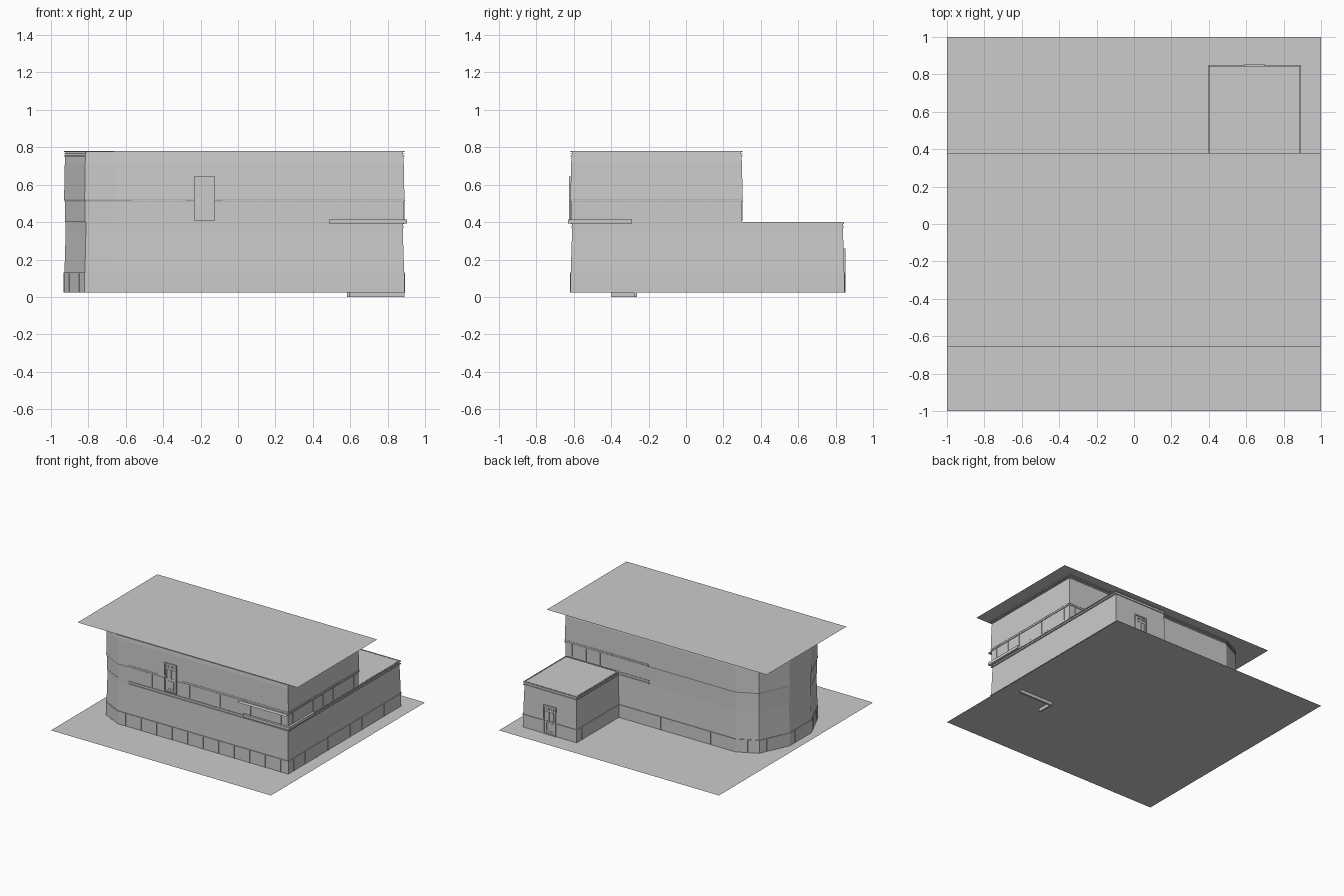
import bpy, bmesh, math
from mathutils import Vector

if "Cube" in bpy.data.objects:
    bpy.data.objects.remove(bpy.data.objects["Cube"])

GROUND, MID, TOP = 0.025, 0.40, 0.78

# Plans, anticlockwise: rounded left end, rear wing on the right
ROUND_END = [(-.66, .30), (-.82, .22), (-.93, -.02), (-.93, -.30), (-.82, -.54)]
WING = [(.89, .848), (.40, .848), (.40, .30)]
LOWER = [(-.66, -.618), (.89, -.618)] + WING + ROUND_END
UPPER = [(-.66, -.618), (.89, -.618), (.89, .303)] + ROUND_END


def finish(name, bm, fix=True):
    if fix:
        bmesh.ops.recalc_face_normals(bm, faces=bm.faces)
    mesh = bpy.data.meshes.new(name)
    bm.to_mesh(mesh)
    bm.free()
    ob = bpy.data.objects.new(name, mesh)
    bpy.context.collection.objects.link(ob)
    return ob


def offset(path, d, closed):
    """Mitred outward offset of a plan line."""
    pts = [Vector(p) for p in path]
    n, out = len(pts), []
    for i, p in enumerate(pts):
        dirs = []
        if closed or i > 0:
            dirs.append((p - pts[i - 1]).normalized())
        if closed or i < n - 1:
            dirs.append((pts[(i + 1) % n] - p).normalized())
        ns = [Vector((v.y, -v.x)) for v in dirs]
        m = sum(ns, Vector((0, 0))).normalized()
        out.append(p + m * d / max(m.dot(ns[0]), .3))
    return out


def walls(name, plan, profile):
    """Open shell lofted through (z, offset) rings."""
    bm = bmesh.new()
    rings = [[bm.verts.new((p.x, p.y, z)) for p in offset(plan, d, True)] for z, d in profile]
    n = len(plan)
    for a, b in zip(rings, rings[1:]):
        for i in range(n):
            j = (i + 1) % n
            bm.faces.new((a[i], a[j], b[j], b[i]))
    return finish(name, bm, False)


def band(name, path, z0, z1, d0, d1, closed=False):
    """Rectangular moulding swept along a plan line."""
    bm = bmesh.new()
    inner, outer = offset(path, d0, closed), offset(path, d1, closed)
    secs = [[bm.verts.new((p.x, p.y, z)) for p, z in ((a, z0), (b, z0), (b, z1), (a, z1))]
            for a, b in zip(inner, outer)]
    n = len(secs)
    for i in range(n if closed else n - 1):
        a, b = secs[i], secs[(i + 1) % n]
        for k in range(4):
            m = (k + 1) % 4
            bm.faces.new((a[k], b[k], b[m], a[m]))
    if not closed:
        bm.faces.new(secs[0])
        bm.faces.new(secs[-1])
    return finish(name, bm)


def add_box(bm, lo, hi):
    v = bmesh.ops.create_cube(bm, size=1)["verts"]
    for w in v:
        w.co = Vector([(a + b) / 2 + c * (b - a) for a, b, c in zip(lo, hi, w.co)])
    return v


def box(name, lo, hi):
    bm = bmesh.new()
    add_box(bm, lo, hi)
    return finish(name, bm)


def sheet(name, x0, x1, y0, y1, z):
    bm = bmesh.new()
    bm.faces.new([bm.verts.new((x, y, z)) for x, y in ((x0, y0), (x1, y0), (x1, y1), (x0, y1))])
    return finish(name, bm, False)


def mullions(name, path, z0, z1, spacing, d, closed=False):
    """Thin upright window dividers spaced along a plan line."""
    bm = bmesh.new()
    pts = [Vector(p) for p in path]
    if closed:
        pts.append(pts[0])
    for a, b in zip(pts, pts[1:]):
        length = (b - a).length
        n = max(1, round(length / spacing))
        u = (b - a).normalized()
        nrm = Vector((u.y, -u.x))
        for i in range(n):
            c = a + u * length * (i + .5) / n + nrm * d
            for w in add_box(bm, (-.003, -.003, z0), (.003, .003, z1)):
                q = c + u * w.co.x + nrm * w.co.y
                w.co = (q.x, q.y, w.co.z)
    return finish(name, bm)


def door(name, x, y, z, angle):
    """Framed door with two lights, two tall panels and a lower panel."""
    bm = bmesh.new()

    def frame(x0, x1, z0, z1, t, depth):
        for lo, hi in (((x0, z0), (x0 + t, z1)), ((x1 - t, z0), (x1, z1)),
                       ((x0 + t, z0), (x1 - t, z0 + t)), ((x0 + t, z1 - t), (x1 - t, z1))):
            add_box(bm, (lo[0], -depth, lo[1]), (hi[0], .004, hi[1]))

    add_box(bm, (-.053, -.002, 0), (.053, .004, .233))
    frame(-.056, .056, 0, .235, .01, .008)
    frame(-.032, .032, .022, .092, .006, .005)
    for s in (-1, 1):
        c = s * .021
        frame(c - .017, c + .017, .11, .185, .005, .005)
        frame(c - .017, c + .017, .2, .216, .004, .005)
    ob = finish(name, bm)
    ob.location, ob.rotation_euler = (x, y, z), (0, 0, angle)
    return ob


# Ground and roof sheets
sheet("ground_slab", -1, 1, -1, 1, GROUND)
sheet("main_roof", -1, 1, -.655, .38, TOP)
sheet("wing_roof", .40, .885, .30, .84, .396)

# Slightly battered walls
walls("lower_walls", LOWER, [(GROUND, 0), (.13, 0), (.132, -.002), (.36, -.009), (MID, -.009)])
walls("upper_walls", UPPER, [(MID, -.004), (.51, -.004), (.52, 0), (.72, -.004), (TOP, -.009)])

# Continuous mouldings
band("plinth_ledge", LOWER, .126, .132, -.004, .003, True)
for i, z in enumerate((.75, .763, .775)):
    band(f"cornice_{i}", UPPER, z, z + .005, -.012, -.001, True)

# Mouldings at the storey line and above the upper window strip
low_path = [(-.565, -.618), (.89, -.618)] + WING + [(.13, .30)]
for i, z in enumerate((.37, .391)):
    band(f"storey_moulding_{i}", low_path, z, z + .007, -.012, -.002)
right_run = [(-.08, -.618), (.89, -.618), (.89, .303), (.13, .303)]
left_run = [(-.565, -.618), (-.28, -.618)]
for side, path in (("left", left_run), ("right", right_run)):
    for i, z in enumerate((.512, .526)):
        band(f"window_head_{side}_{i}", path, z, z + .007, -.006, .002)
    mullions(f"upper_mullions_{side}", path, .41, .512, .13, -.004)
mullions("base_mullions", LOWER, GROUND, .126, .145, 0, True)

# Doors: balcony door at front, entrance on the rear wing
door("front_door", -.18, -.618, .41, 0)
door("rear_door", .645, .846, GROUND, math.pi)

# Corner ledge and thin canopy strip
band("corner_ledge", [(.487, -.618), (.89, -.618), (.89, -.29)], .392, .415, -.01, .014)
sheet("canopy_strip", .45, .89, -.655, -.618, .511)

# Partition footing showing under the ground
band("footing", [(.59, -.40), (.59, -.27), (.89, -.27)], 0, GROUND + .003, -.008, .008)
